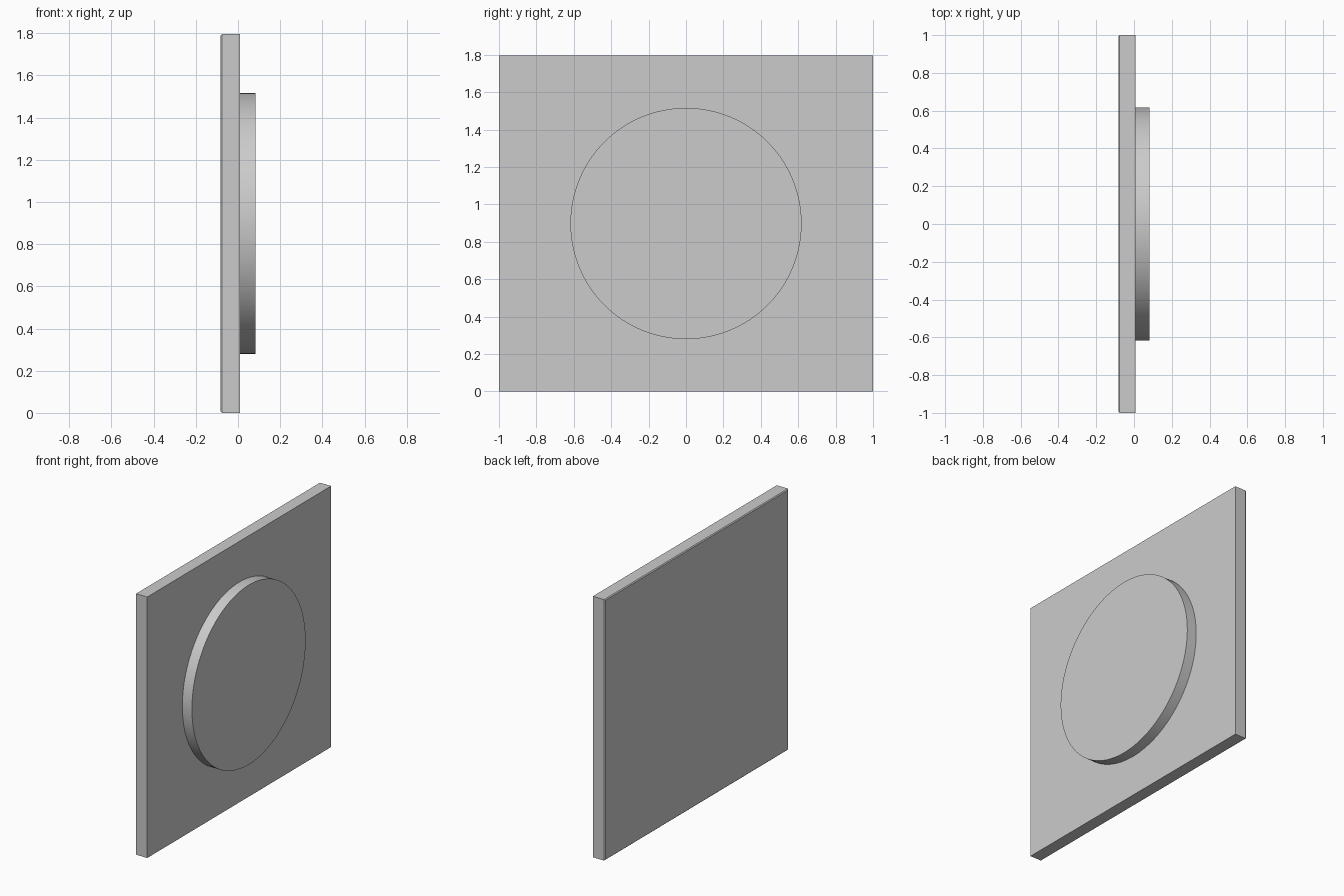
import bpy, bmesh, math

if "Cube" in bpy.data.objects:
    bpy.data.objects.remove(bpy.data.objects["Cube"])

HEIGHT = 1.796
BACK, FACE, FRONT = -0.082, 0.009, 0.082   # x of panel back, panel face, disc face
MID_Z = HEIGHT / 2


def finish(name, bm):
    mesh = bpy.data.meshes.new(name)
    bm.to_mesh(mesh)
    bm.free()
    obj = bpy.data.objects.new(name, mesh)
    bpy.context.collection.objects.link(obj)
    return obj


# Square panel with a fine chamfer round its back face
bm = bmesh.new()
bmesh.ops.create_cube(bm, size=1)
bmesh.ops.scale(bm, vec=(FACE - BACK, 2, HEIGHT), verts=bm.verts)
bmesh.ops.translate(bm, vec=((FACE + BACK) / 2, 0, MID_Z), verts=bm.verts)
back_edges = [e for e in bm.edges if all(v.co.x < BACK + 0.001 for v in e.verts)]
bmesh.ops.bevel(bm, geom=back_edges, offset=0.006, segments=1, affect='EDGES')
finish("panel", bm)

# Raised round disc, set slightly into the panel face
depth = FRONT - FACE + 0.005
bpy.ops.mesh.primitive_cylinder_add(
    vertices=128, radius=0.618, depth=depth,
    location=(FRONT - depth / 2, 0, MID_Z), rotation=(0, math.pi / 2, 0))
disc = bpy.context.object
disc.name = "raised_disc"
bpy.ops.object.shade_smooth_by_angle(angle=math.radians(30))
